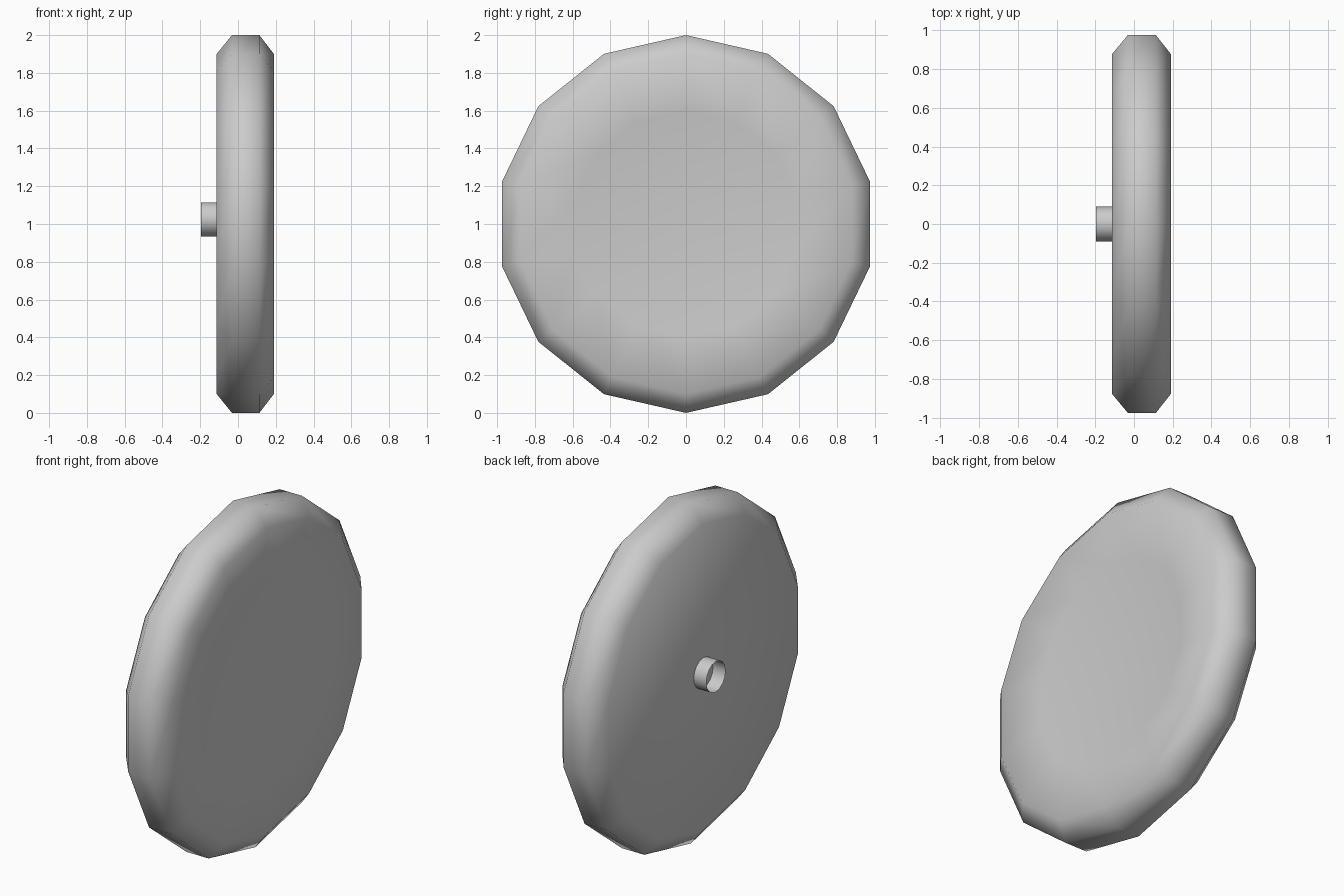
import bpy, bmesh, math

if "Cube" in bpy.data.objects:
    bpy.data.objects.remove(bpy.data.objects["Cube"])

CENTRE_Z = 1.0


def lathe(name, profile, sides, smooth, outward, centre_z=CENTRE_Z):
    """Spin (x, radius) points about the x axis; radius 0 closes to a point."""
    bm = bmesh.new()
    rings = []
    for x, r in profile:
        if r == 0:
            rings.append([bm.verts.new((x, 0, centre_z))] * sides)
        else:
            angles = [2 * math.pi * i / sides for i in range(sides)]
            rings.append([bm.verts.new((x, r * math.sin(a), centre_z + r * math.cos(a)))
                          for a in angles])
    for a, b in zip(rings, rings[1:]):
        for i in range(sides):
            j = (i + 1) % sides
            bm.faces.new(list(dict.fromkeys((a[i], b[i], b[j], a[j]))))
    for f in bm.faces:
        f.smooth = smooth
    bm.normal_update()
    # Make the faces point outward
    total = sum(outward(f) for f in bm.faces)
    if total < 0:
        bmesh.ops.reverse_faces(bm, faces=bm.faces[:])
    mesh = bpy.data.meshes.new(name)
    bm.to_mesh(mesh)
    bm.free()
    ob = bpy.data.objects.new(name, mesh)
    bpy.context.collection.objects.link(ob)
    return ob


def radial(f):
    c = f.calc_center_median()
    return f.normal.y * c.y + f.normal.z * (c.z - CENTRE_Z)


# Fourteen-sided wheel: flat inner face, bevelled shoulders, dished outer face
lathe("wheel", [(-0.113, 0.0), (-0.113, 0.90), (-0.032, 1.0), (0.113, 1.0),
                (0.19, 0.90), (0.16, 0.60), (0.12, 0.0)], 14, True,
      lambda f: radial(f) if abs(f.normal.x) < 0.9 else 0)

# Open axle stub
lathe("axle_stub", [(-0.113, 0.09), (-0.195, 0.09)], 16, True, radial, centre_z=1.025)
